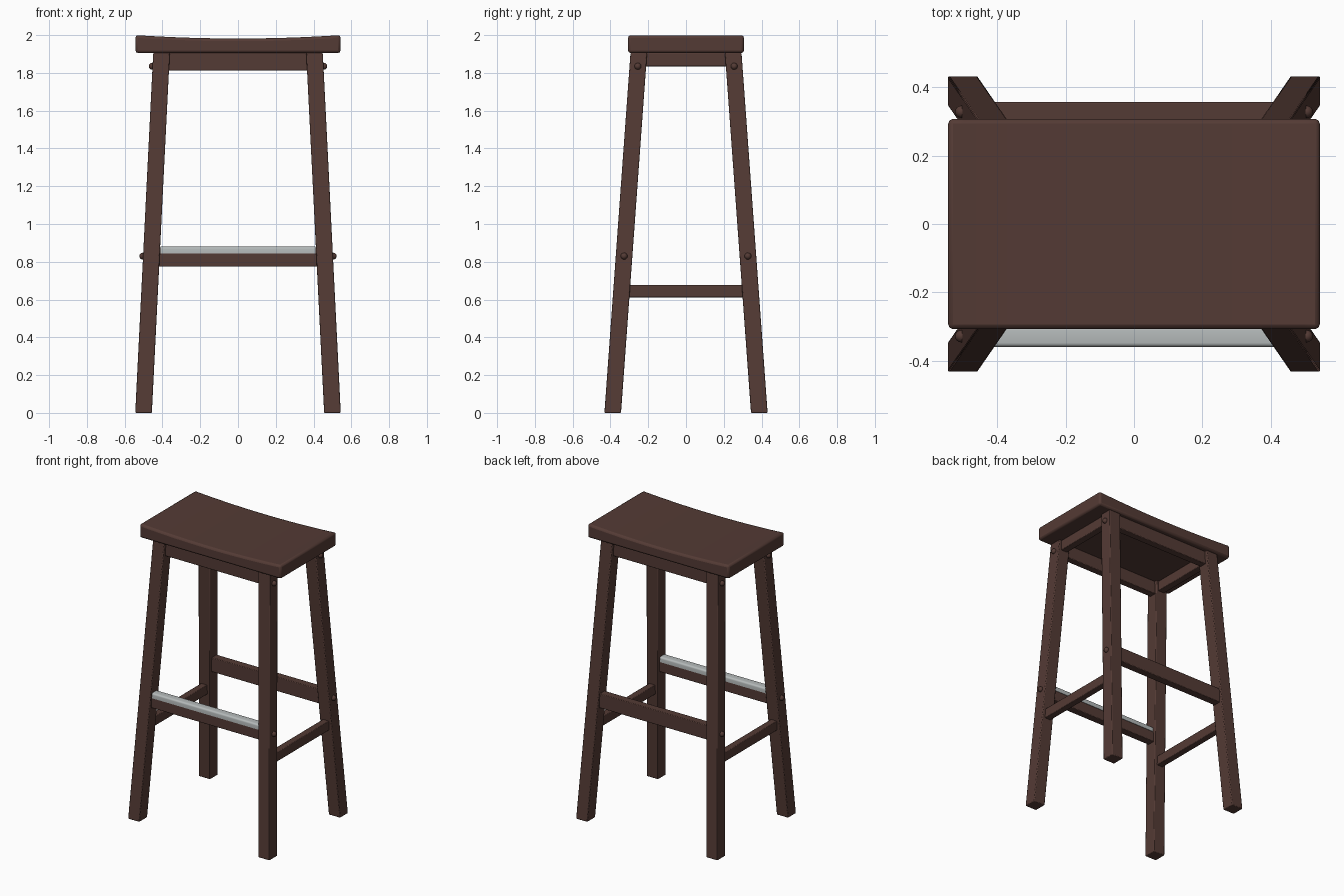
import bpy, bmesh, math
from mathutils import Matrix, Vector

if "Cube" in bpy.data.objects:
    bpy.data.objects.remove(bpy.data.objects["Cube"])


def material(name, rgb):
    m = bpy.data.materials.new(name)
    m.diffuse_color = (*rgb, 1)
    m.use_nodes = True
    m.node_tree.nodes["Principled BSDF"].inputs["Base Color"].default_value = m.diffuse_color
    return m


WOOD = material("dark brown wood", (0.088, 0.043, 0.035))
METAL = material("brushed metal", (0.46, 0.49, 0.49))


def finish(name, bm, mat, bevel=0.0, segments=2):
    bmesh.ops.recalc_face_normals(bm, faces=bm.faces)
    me = bpy.data.meshes.new(name)
    bm.to_mesh(me)
    bm.free()
    me.materials.append(mat)
    ob = bpy.data.objects.new(name, me)
    bpy.context.collection.objects.link(ob)
    if bevel:
        b = ob.modifiers.new("soft edges", "BEVEL")
        b.width, b.segments = bevel, segments
        b.limit_method, b.angle_limit = "ANGLE", math.radians(40)
    bpy.ops.object.select_all(action="DESELECT")
    ob.select_set(True)
    bpy.context.view_layer.objects.active = ob
    bpy.ops.object.shade_smooth_by_angle(angle=math.radians(35))
    return ob


def extrude(name, profile, offset, mat, bevel=0.0):
    bm = bmesh.new()
    a = [bm.verts.new(p) for p in profile]
    b = [bm.verts.new(Vector(p) + Vector(offset)) for p in profile]
    bm.faces.new(a)
    bm.faces.new(b[::-1])
    for i in range(len(a)):
        j = (i + 1) % len(a)
        bm.faces.new((a[i], a[j], b[j], b[i]))
    return finish(name, bm, mat, bevel)


def box(name, lo, hi, bevel=0.004):
    (x, y, z), (X, Y, Z) = lo, hi
    return extrude(name, [(x, y, z), (X, y, z), (X, Y, z), (x, Y, z)],
                   (0, 0, Z - z), WOOD, bevel)


TOP = 1.905


def leg_centre(z):
    t = z / TOP
    return 0.5 - 0.095 * t, 0.388 - 0.138 * t


# Saddle seat: shallow dip along x
W, D, N = 0.543, 0.307, 24
seat = [(-W, -D, TOP), (W, -D, TOP)]
for i in range(N + 1):
    u = 1 - 2 * i / N
    seat.append((W * u, -D, 1.982 + 0.018 * u * u))
extrude("seat", seat, (0, 2 * D, 0), WOOD, 0.014)

# Splayed legs with bolt heads
for sx, side in ((-1, "left"), (1, "right")):
    for sy, end in ((-1, "front"), (1, "back")):
        h = 0.044
        cx, cy = leg_centre(0)
        tx, ty = leg_centre(TOP)
        foot = [(sx * cx + i * h, sy * cy + j * h, 0)
                for i, j in ((-1, -1), (1, -1), (1, 1), (-1, 1))]
        extrude(f"{end}_{side}_leg", foot,
                (sx * (tx - cx), sy * (ty - cy), TOP), WOOD, 0.005)
        for z, level in ((1.835, "upper"), (0.83, "lower")):
            bx, by = leg_centre(z)
            bm = bmesh.new()
            bmesh.ops.create_uvsphere(bm, u_segments=16, v_segments=10, radius=0.018)
            bmesh.ops.transform(bm, verts=bm.verts, matrix=Matrix.Translation(
                (sx * (bx + h + 0.002), sy * by, z)))
            finish(f"{end}_{side}_{level}_bolt", bm, WOOD)

# Aprons and long stretchers at front and back
for s, end in ((-1, "front"), (1, "back")):
    y = s * 0.25
    box(f"{end}_apron", (-0.38, y - 0.025, 1.813), (0.38, y + 0.025, TOP))
    y = s * 0.329
    box(f"{end}_stretcher", (-0.43, y - 0.027, 0.775), (0.43, y + 0.027, 0.875))

# Aprons and short stretchers at the sides
for s, side in ((-1, "left"), (1, "right")):
    x = s * 0.405
    box(f"{side}_apron", (x - 0.025, -0.23, 1.835), (x + 0.025, 0.23, TOP))
    x = s * leg_centre(0.645)[0]
    box(f"{side}_stretcher", (x - 0.023, -0.32, 0.612), (x + 0.023, 0.32, 0.678))

# Rounded metal foot guard capping the front stretcher
y0, r, half = -0.329, 0.012, 0.03
cap = [(-0.411, y0 - half, 0.845), (-0.411, y0 + half, 0.845)]
for c, start in ((half - r, 0), (-half + r, 90)):
    for k in range(5):
        a = math.radians(start + k * 22.5)
        cap.append((-0.411, y0 + c + r * math.cos(a), 0.88 - r + r * math.sin(a)))
extrude("foot_guard", cap, (0.822, 0, 0), METAL)
